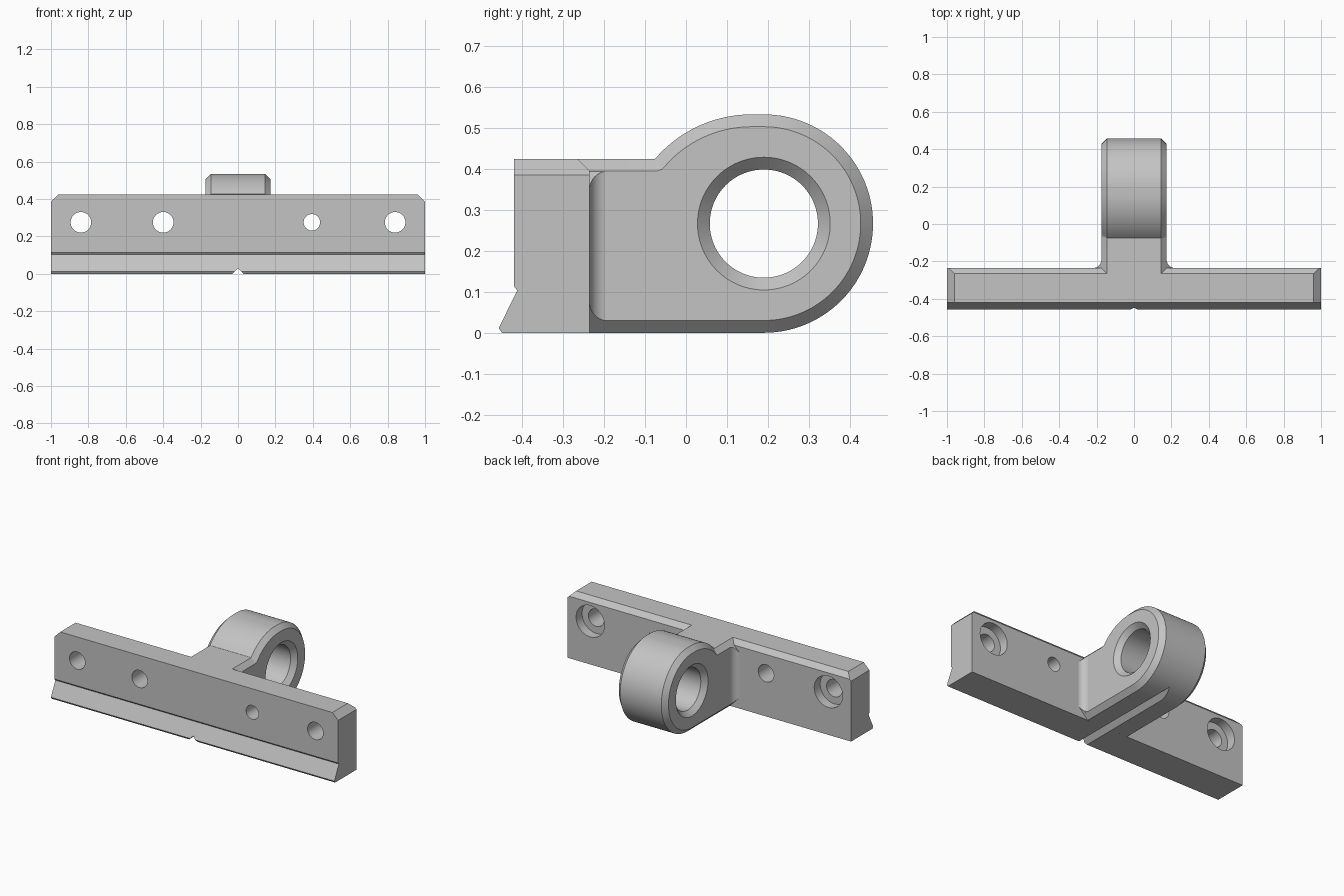
import bpy, bmesh
from math import sin, cos, pi, asin
from mathutils import Vector

if "Cube" in bpy.data.objects:
    bpy.data.objects.remove(bpy.data.objects["Cube"])

steel = bpy.data.materials.new("grey_steel")
steel.use_nodes = True
grey = (0.55, 0.55, 0.55, 1)
steel.diffuse_color = grey
steel.node_tree.nodes["Principled BSDF"].inputs["Base Color"].default_value = grey


def finish(name, bm):
    bmesh.ops.recalc_face_normals(bm, faces=bm.faces[:])
    mesh = bpy.data.meshes.new(name)
    bm.to_mesh(mesh)
    bm.free()
    mesh.materials.append(steel)
    obj = bpy.data.objects.new(name, mesh)
    bpy.context.collection.objects.link(obj)
    return obj


def loft(rings):
    """Skin equal point rings and cap both ends."""
    bm = bmesh.new()
    loops = [[bm.verts.new(p) for p in ring] for ring in rings]
    n = len(loops[0])
    for a, b in zip(loops, loops[1:]):
        for i in range(n):
            j = (i + 1) % n
            bm.faces.new((a[i], a[j], b[j], b[i]))
    caps = [bm.faces.new(loops[0]), bm.faces.new(loops[-1])]
    bmesh.ops.recalc_face_normals(bm, faces=bm.faces[:])
    return bm, caps


def turned(name, centre, axis, steps, n=64):
    """Round cutter along X or Y from (position, radius) steps."""
    rings = []
    for t, r in steps:
        ring = []
        for i in range(n):
            u, v = r * cos(2 * pi * i / n), r * sin(2 * pi * i / n)
            ring.append(Vector(centre) + Vector((t, u, v) if axis == "X" else (u, t, v)))
        rings.append(ring)
    return finish(name, loft(rings)[0])


def combine(target, other, operation):
    mod = target.modifiers.new(operation, "BOOLEAN")
    mod.operation = operation
    mod.solver = "EXACT"
    mod.object = other
    bpy.context.view_layer.objects.active = target
    bpy.ops.object.modifier_apply(modifier=mod.name)
    bpy.data.objects.remove(other)


# Mounting plate: side profile with front lip and rear top chamfer
plate = [(-0.42, 0.425), (-0.42, 0.114), (-0.412, 0.104), (-0.457, 0.012),
         (-0.449, 0), (-0.235, 0), (-0.235, 0.395), (-0.265, 0.425)]
bm, _ = loft([[(x, y, z) for y, z in plate] for x in (-1, 1)])
# Chamfered upper ends
for s in (-1, 1):
    cut = bmesh.ops.bisect_plane(bm, geom=bm.verts[:] + bm.edges[:] + bm.faces[:],
                                 plane_co=(s * 0.96, 0, 0.425), plane_no=(s, 0, 1),
                                 clear_outer=True)["geom_cut"]
    bmesh.ops.contextual_create(bm, geom=[e for e in cut if isinstance(e, bmesh.types.BMEdge)])
body = finish("hinge_bracket", bm)

# Arm with rounded eye, chamfered around both side faces
EYE_Y, EYE_Z, R = 0.19, 0.267, 0.2665
arm = [(-0.37, 0.425), (-0.37, 0)]
arm += [(EYE_Y + R * cos(a), EYE_Z + R * sin(a))
        for a in (-pi / 2 + pi * i / 56 for i in range(57))]
crest_r = 0.31
sweep = asin(0.235 / crest_r)
arm += [(0.16 - crest_r * sin(sweep * i / 14), EYE_Z + R - crest_r * (1 - cos(sweep * i / 14)))
        for i in range(15)]
arm.append((-0.077, 0.425))
bm, caps = loft([[(x, y, z) for y, z in arm] for x in (-0.175, 0.175)])
bmesh.ops.bevel(bm, geom=list({e for f in caps for e in f.edges}), offset=0.03,
                offset_type="OFFSET", segments=1, affect="EDGES", clamp_overlap=False)
combine(body, finish("eye_arm", bm), "UNION")

# Fillets in the two corners between arm and plate
fr = 0.045
section = [(0.2195, -0.25), (0.16, -0.25), (0.16, -0.1905)]
section += [(0.2195 - fr * cos(a), -0.1905 - fr * sin(a))
            for a in (pi / 2 * i / 10 for i in range(11))]
for s in (-1, 1):
    low = [(s * x, y, x - 0.1445) for x, y in section]
    high = [(s * x, y, 0.5695 - x) for x, y in section]
    combine(body, finish("corner_fillet", loft([low, high])[0]), "UNION")

# Pin bore with countersunk rims
combine(body, turned("bore_cutter", (0, EYE_Y, EYE_Z), "X",
                     [(-0.2, 0.187), (-0.145, 0.132), (0.145, 0.132), (0.2, 0.187)], 96),
        "DIFFERENCE")

# Counterbored screw holes at the ends
for x in (-0.84, 0.84):
    combine(body, turned("screw_cutter", (x, 0, 0.275), "Y",
                         [(-0.5, 0.055), (-0.295, 0.055), (-0.295, 0.1), (-0.2, 0.1)]),
            "DIFFERENCE")

# Plain inner holes
for x, r in ((-0.4, 0.055), (0.395, 0.044)):
    combine(body, turned("pin_cutter", (x, 0, 0.275), "Y", [(-0.5, r), (-0.2, r)]),
            "DIFFERENCE")

# Centre alignment groove along the underside
notch = [(-0.04, -0.01), (0.04, -0.01), (0, 0.03)]
bm, _ = loft([[(x, y, z) for x, z in notch] for y in (-0.6, 0.6)])
combine(body, finish("groove_cutter", bm), "DIFFERENCE")

# Smooth round faces, keep edges crisp
bpy.ops.object.select_all(action="DESELECT")
body.select_set(True)
bpy.context.view_layer.objects.active = body
bpy.ops.object.shade_smooth_by_angle(angle=pi / 7)
weighted = body.modifiers.new("weighted_normals", "WEIGHTED_NORMAL")
weighted.keep_sharp = True
